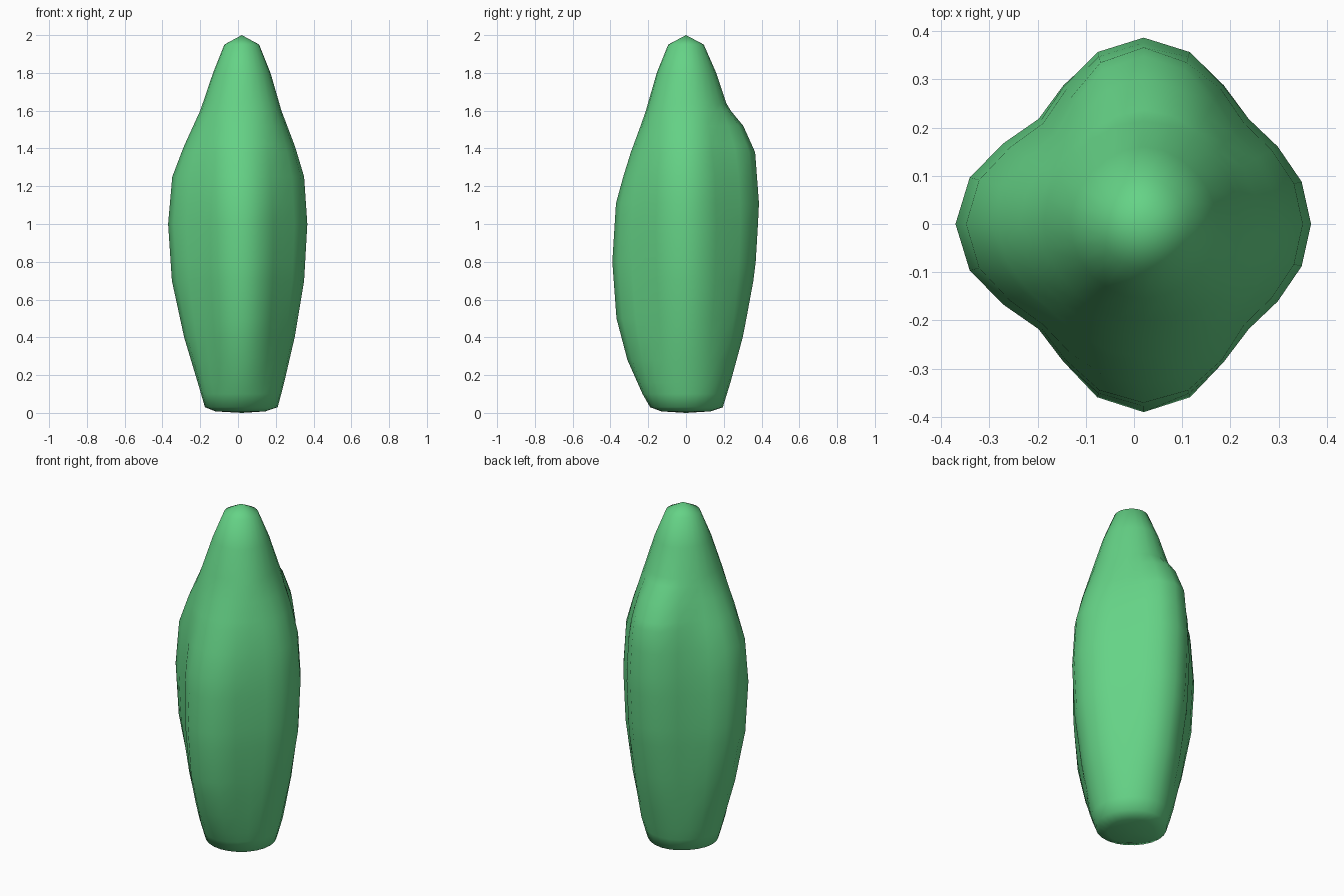
import bpy, bmesh, math

if "Cube" in bpy.data.objects:
    bpy.data.objects.remove(bpy.data.objects["Cube"])

CX = 0.02      # axis of the trunk-like core
SIDES = 24

# (height, reach) profiles of the core and its four bulging sides
CORE = [(0.008, .125), (.03, .19), (.15, .225), (.4, .265), (.7, .298), (1, .308),
        (1.25, .295), (1.41, .265), (1.6, .215), (1.8, .152), (1.95, .092)]
RIGHT = [(0.008, .125), (.03, .19), (.15, .222), (.4, .28), (.7, .33), (1, .347),
         (1.25, .33), (1.41, .282), (1.6, .21), (1.8, .152), (1.95, .092)]
LEFT = [(0.008, .14), (.03, .195), (.15, .23), (.4, .305), (.7, .37), (1, .39),
        (1.25, .368), (1.41, .307), (1.6, .22), (1.8, .152), (1.95, .092)]
FRONT = [(0.008, .13), (.03, .19), (.1, .23), (.28, .31), (.5, .368), (.8, .39),
         (1.12, .37), (1.35, .303), (1.58, .218), (1.8, .155), (1.95, .094)]
BACK = [(0.008, .13), (.03, .195), (.16, .235), (.41, .303), (.75, .366), (1.1, .387),
        (1.38, .366), (1.52, .303), (1.62, .22), (1.8, .16), (1.95, .094)]
LOBES = [RIGHT, BACK, LEFT, FRONT]


def sample(profile, z):
    for (z0, r0), (z1, r1) in zip(profile, profile[1:]):
        if z <= z1:
            return r0 + (r1 - r0) * (z - z0) / (z1 - z0)
    return profile[-1][1]


def radius(z, angle):
    # the side bulge fades into the core halfway to the next side
    lobe = round(angle / (math.pi / 2))
    off = angle - lobe * math.pi / 2
    core = sample(CORE, z)
    return core + (sample(LOBES[lobe % 4], z) - core) * math.cos(2 * off) ** 1.6 \
        if abs(off) < math.pi / 4 - 1e-4 else core


# Body: rings lofted from base to tip
bm = bmesh.new()
heights = [.008, .03, .1, .16, .28, .4, .5, .7, .8, 1, 1.11, 1.25, 1.38, 1.42,
           1.52, 1.6, 1.64, 1.8, 1.95]
rings = []
for z in heights:
    ring = []
    for i in range(SIDES):
        a = 2 * math.pi * i / SIDES
        r = radius(z, a)
        ring.append(bm.verts.new((CX + r * math.cos(a), r * math.sin(a), z)))
    rings.append(ring)
base = bm.verts.new((CX, 0, 0))
tip = bm.verts.new((CX, 0, 2))
for i in range(SIDES):
    j = (i + 1) % SIDES
    for lo, hi in zip(rings, rings[1:]):
        bm.faces.new((lo[i], lo[j], hi[j], hi[i]))
    bm.faces.new((base, rings[0][j], rings[0][i]))
    bm.faces.new((tip, rings[-1][i], rings[-1][j]))
for f in bm.faces:
    f.smooth = True
mesh = bpy.data.meshes.new("foliage")
bm.to_mesh(mesh)
bm.free()
foliage = bpy.data.objects.new("foliage", mesh)
bpy.context.collection.objects.link(foliage)

# Green colour
green = bpy.data.materials.new("leaf_green")
green.diffuse_color = (0.13, 0.65, 0.24, 1)
green.use_nodes = True
green.node_tree.nodes["Principled BSDF"].inputs["Base Color"].default_value = green.diffuse_color
mesh.materials.append(green)
